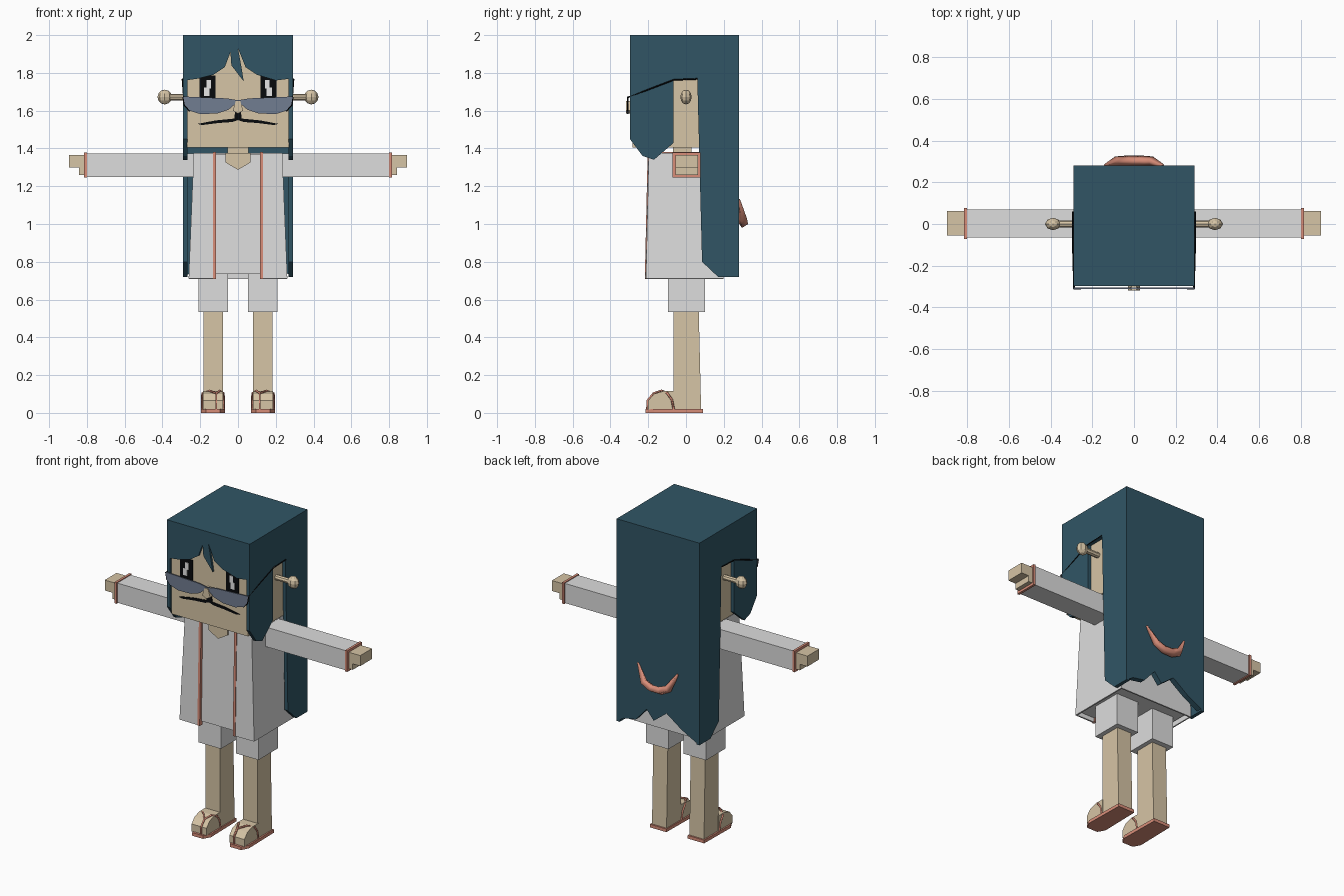
import bpy
import bmesh
from mathutils import Matrix, Vector

old = bpy.data.objects.get("Cube")
if old:
    bpy.data.objects.remove(old, do_unlink=True)


def make_material(name, rgb):
    color = [(c / 255) ** 2.2 for c in rgb] + [1]
    m = bpy.data.materials.new(name)
    m.use_nodes = True
    m.diffuse_color = color
    m.node_tree.nodes["Principled BSDF"].inputs["Base Color"].default_value = color
    return m


HAIR = make_material("dark_teal", (52, 86, 101))
SKIN = make_material("tan_skin", (213, 195, 164))
CLOTH = make_material("pale_grey", (220, 220, 220))
TRIM = make_material("salmon_trim", (215, 140, 120))
LENS = make_material("slate_lens", (113, 124, 144))
BLACK = make_material("black", (16, 18, 20))
WHITE = make_material("white", (240, 240, 240))


def finish(name, bm, mat, mirror=False):
    bmesh.ops.recalc_face_normals(bm, faces=bm.faces)
    mesh = bpy.data.meshes.new(name)
    bm.to_mesh(mesh)
    bm.free()
    mesh.materials.append(mat)
    ob = bpy.data.objects.new(name, mesh)
    bpy.context.collection.objects.link(ob)
    if mirror:
        ob.modifiers.new("mirror", "MIRROR")
    return ob


def loft(name, low, high, mat, mirror=False, closed=True):
    """Joins two matching loops of points, capped when closed."""
    bm = bmesh.new()
    a = [bm.verts.new(p) for p in low]
    b = [bm.verts.new(p) for p in high]
    n = len(a)
    for i in range(n if closed else n - 1):
        j = (i + 1) % n
        bm.faces.new((a[i], a[j], b[j], b[i]))
    if closed:
        bm.faces.new(a)
        bm.faces.new(b)
    return finish(name, bm, mat, mirror)


def rect(x, y, z):
    return [(x[0], y[0], z), (x[1], y[0], z), (x[1], y[1], z), (x[0], y[1], z)]


def box(name, x, y, z, mat, mirror=False):
    return loft(name, rect(x, y, z[0]), rect(x, y, z[1]), mat, mirror)


def slab_x(name, yz, x, mat, mirror=False):
    return loft(name, [(x[0], *p) for p in yz], [(x[1], *p) for p in yz], mat, mirror)


def slab_y(name, xz, y, mat, mirror=False):
    return loft(name, [(p[0], y[0], p[1]) for p in xz],
                [(p[0], y[1], p[1]) for p in xz], mat, mirror)


def tube(name, pts, r, mat, mirror=False, radii=None):
    cu = bpy.data.curves.new(name, "CURVE")
    cu.dimensions = "3D"
    cu.bevel_depth = r
    cu.bevel_resolution = 0
    cu.use_fill_caps = True
    sp = cu.splines.new("POLY")
    sp.points.add(len(pts) - 1)
    for i, p in enumerate(pts):
        sp.points[i].co = (*p, 1)
        sp.points[i].radius = radii[i] if radii else 1
    cu.materials.append(mat)
    ob = bpy.data.objects.new(name, cu)
    bpy.context.collection.objects.link(ob)
    if mirror:
        ob.modifiers.new("mirror", "MIRROR")
    return ob


# Hair: cap, side locks, fringe and ragged back
box("hair_cap", (-.29, .29), (-.297, .28), (1.94, 2), HAIR)
slab_x("hair_side",
       [(-.297, 2), (-.297, 1.45), (-.23, 1.36), (-.17, 1.34), (-.065, 1.43),
        (-.065, 1.765), (.06, 1.765), (.085, .8), (.17, .72), (.28, .72), (.28, 2)],
       (.268, .29), HAIR, mirror=True)
slab_y("hair_fringe",
       [(-.28, 2), (-.28, 1.76), (-.21, 1.77), (-.13, 1.79), (-.07, 1.83), (-.04, 1.91),
        (-.035, 1.84), (.03, 1.755), (.02, 1.82), (0, 1.93), (.04, 1.83), (.1, 1.79),
        (.2, 1.76), (.28, 1.77), (.28, 2)],
       (-.297, -.283), HAIR)
slab_y("hair_back",
       [(-.29, 2), (-.29, .72), (-.24, .745), (-.165, .785), (-.06, .86), (.03, .79),
        (.08, .85), (.155, .765), (.24, .75), (.29, .72), (.29, 2)],
       (.245, .28), HAIR)
tube("hair_clip", [(.14, .28, 1.13), (.085, .3, 1.03), (.03, .302, 1.005),
                   (-.03, .302, 1.005), (-.085, .3, 1.03), (-.14, .28, 1.13)],
     .027, TRIM, radii=[.25, .9, 1, 1, .9, .25])

# Head and neck
box("head", (-.269, .269), (-.283, .24), (1.405, 1.95), SKIN)
box("neck", (-.055, .055), (-.07, .03), (1.34, 1.42), SKIN)
slab_y("nose", [(-.028, 1.6), (-.012, 1.65), (.012, 1.65), (.028, 1.6), (0, 1.585)],
       (-.318, -.28), SKIN)

# Eyes and moustache as thin plates
box("eye", (.118, .205), (-.288, -.28), (1.65, 1.785), BLACK, mirror=True)
for i, s in enumerate((-1, 1)):
    for j, (x, z, w, h) in enumerate(((.155, 1.74, .012, .022), (.166, 1.7, .014, .022))):
        box(f"eye_glint_{i}_{j}", (s * x - w, s * x + w), (-.291, -.285),
            (z - h, z + h), WHITE)
slab_y("moustache",
       [(0, 1.6), (.015, 1.595), (.02, 1.558), (.12, 1.548), (.215, 1.53),
        (.19, 1.524), (.1, 1.535), (.03, 1.54), (0, 1.55)],
       (-.288, -.28), BLACK, mirror=True)

# Glasses: wide lenses with wire arms hooked over the ears
slab_y("glasses_lens",
       [(0, 1.655), (.06, 1.665), (.29, 1.675), (.285, 1.635), (.255, 1.6),
        (.2, 1.582), (.11, 1.585), (.05, 1.605), (.015, 1.635), (0, 1.64)],
       (-.312, -.305), LENS, mirror=True)
tube("glasses_arm", [(.287, -.309, 1.67), (.294, -.065, 1.763), (.294, .06, 1.768)],
     .004, BLACK, mirror=True)
tube("glasses_rim", [(.29, -.309, 1.672), (.283, -.309, 1.63), (.255, -.309, 1.598)],
     .004, BLACK, mirror=True)

# Knobbed ears
bm = bmesh.new()
bmesh.ops.create_uvsphere(
    bm, u_segments=8, v_segments=6, radius=1,
    matrix=Matrix.Translation((.388, 0, 1.672)) @ Matrix.Diagonal((.038, .03, .039, 1)))
bmesh.ops.create_cone(
    bm, cap_ends=True, segments=8, radius1=.017, radius2=.017, depth=.12,
    matrix=Matrix.Translation((.31, 0, 1.672)) @ Matrix.Rotation(1.5708, 4, "Y"))
finish("ear_knob", bm, SKIN, mirror=True)

# Shirt body and the open jacket around it
loft("shirt", rect((-.245, .245), (-.2, .185), .735),
     rect((-.225, .225), (-.187, .18), 1.37), CLOTH)


def jacket_outline(w, front, back, z):
    return [(-.12, front, z), (-w, front, z), (-w, back, z),
            (w, back, z), (w, front, z), (.12, front, z)]


jacket = loft("jacket", jacket_outline(.257, -.208, .195, .71),
              jacket_outline(.23, -.193, .19, 1.375), CLOTH, closed=False)
solid = jacket.modifiers.new("thickness", "SOLIDIFY")
solid.thickness = .012
solid.offset = 0
slab_y("chest_opening", [(-.065, 1.375), (-.065, 1.325), (0, 1.287), (.065, 1.325),
                         (.065, 1.375)], (-.2, -.186), SKIN)
loft("jacket_trim", rect((.116, .132), (-.218, -.19), .71),
     rect((.116, .132), (-.203, -.18), 1.38), TRIM, mirror=True)
box("collar_trim", (.116, .132), (-.2, .18), (1.365, 1.38), TRIM, mirror=True)

# Arms
box("sleeve", (.22, .805), (-.065, .07), (1.25, 1.374), CLOTH, mirror=True)
box("cuff", (.8, .815), (-.071, .076), (1.245, 1.379), TRIM, mirror=True)
box("hand", (.81, .895), (-.055, .063), (1.298, 1.364), SKIN, mirror=True)
box("thumb", (.81, .842), (-.055, .063), (1.26, 1.3), SKIN, mirror=True)

# Legs and shorts
box("shorts_leg", (.053, .21), (-.095, .1), (.535, .76), CLOTH, mirror=True)
loft("leg", rect((.08, .182), (-.065, .08), .018),
     rect((.08, .182), (-.065, .067), .56), SKIN, mirror=True)

# Feet in sandals
slab_x("foot", [(-.2, .018), (-.2, .065), (-.17, .1), (-.12, .115), (-.06, .115),
                (-.06, .018)], (.08, .185), SKIN, mirror=True)
outline = [(.075, .09), (.07, -.17), (.095, -.215), (.17, -.215), (.195, -.17), (.19, .09)]
loft("sandal_sole", [(x, y, 0) for x, y in outline],
     [(x, y, .02) for x, y in outline], TRIM, mirror=True)
for side, x in (("inner", .076), ("outer", .189)):
    mid = (x + .115) / 2
    tube(f"sandal_strap_{side}",
         [(x, -.065, .02), (x, -.075, .07), (x, -.1, .105), (mid, -.13, .118),
          (.115, -.172, .104), (.115, -.204, .066), (.115, -.206, .018)],
         .006, TRIM, mirror=True)
